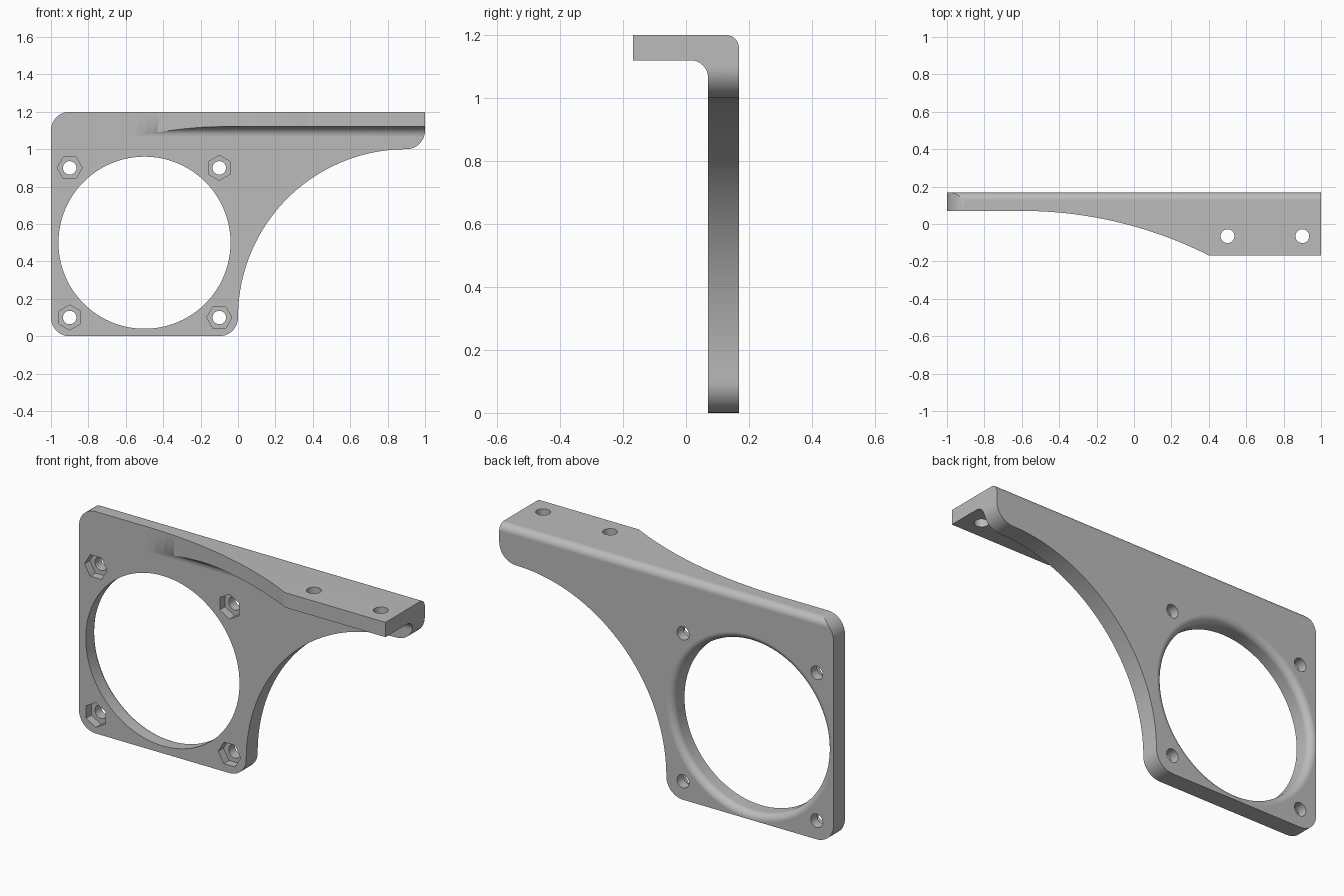
import bpy
import bmesh
from math import sin, cos, pi, radians, sqrt

if "Cube" in bpy.data.objects:
    bpy.data.objects.remove(bpy.data.objects["Cube"], do_unlink=True)

BACK, FRONT, LIP = 0.168, 0.07, -0.168    # depth of plate faces and flange edge
TOP, UNDER = 1.2, 1.12                    # flange faces


def arc(cx, cy, r, start, end, steps=10):
    """Points along an arc, angles in degrees."""
    angles = [radians(start + (end - start) * i / steps) for i in range(steps + 1)]
    return [(cx + r * cos(a), cy + r * sin(a)) for a in angles]


def loft(name, rings):
    """Closed solid through rings of 3D points."""
    bm = bmesh.new()
    loops = [[bm.verts.new(p) for p in ring] for ring in rings]
    n = len(loops[0])
    for a, b in zip(loops, loops[1:]):
        for i in range(n):
            j = (i + 1) % n
            bm.faces.new((a[i], a[j], b[j], b[i]))
    bm.faces.new(loops[0])
    bm.faces.new(loops[-1])
    bmesh.ops.recalc_face_normals(bm, faces=bm.faces)
    mesh = bpy.data.meshes.new(name)
    bm.to_mesh(mesh)
    bm.free()
    obj = bpy.data.objects.new(name, mesh)
    bpy.context.collection.objects.link(obj)
    return obj


def along_x(pts, x):
    return [(x, a, b) for a, b in pts]


def along_y(pts, y):
    return [(a, y, b) for a, b in pts]


def along_z(pts, z):
    return [(a, b, z) for a, b in pts]


def combine(target, cutter, operation):
    """Apply one boolean and discard the cutter."""
    cutter.hide_render = True
    mod = target.modifiers.new("cut", 'BOOLEAN')
    mod.operation = operation
    mod.solver = 'EXACT'
    mod.object = cutter
    bpy.ops.object.select_all(action='DESELECT')
    bpy.context.view_layer.objects.active = target
    target.select_set(True)
    bpy.ops.object.modifier_apply(modifier=mod.name)
    bpy.data.objects.remove(cutter, do_unlink=True)


# Angle section: upright plate and flange, with inner and outer fillets
inner, outer = 0.055, 0.04
section = [(FRONT, -0.1), (BACK, -0.1)]
section += arc(BACK - outer, TOP - outer, outer, 0, 90)
section += [(LIP, TOP), (LIP, UNDER)]
section += arc(FRONT - inner, UNDER - inner, inner, 90, 0)
bracket = loft("fan_bracket", [along_x(section, -1.2), along_x(section, 1.2)])

# Front outline: square with rounded corners and a swept arm
outline = arc(-0.9, 0.1, 0.1, 180, 270)
outline += arc(-0.1, 0.1, 0.1, 270, 360)
outline += arc(0.9, 0.1, 0.9, 180, 90, 40)[1:]
outline += arc(0.9, 1.1, 0.1, -90, 0)[1:]
outline += [(1, TOP)]
outline += arc(-0.9, TOP - 0.1, 0.1, 90, 180)
combine(bracket, loft("front_outline", [along_y(outline, -0.4), along_y(outline, 0.4)]), 'INTERSECT')

# Flange outline: front edge curves out from the plate
start, end = -0.6, 0.4
drop = FRONT - LIP
radius = ((end - start) ** 2 + drop ** 2) / (2 * drop)
edge = [(-1.3, FRONT)]
for i in range(41):
    dx = (end - start) * i / 40
    edge.append((start + dx, FRONT - radius + sqrt(radius ** 2 - dx ** 2)))
edge[-1] = (end, LIP)
edge += [(1.3, LIP), (1.3, 0.4), (-1.3, 0.4)]
combine(bracket, loft("flange_outline", [along_z(edge, -0.3), along_z(edge, 1.5)]), 'INTERSECT')

# Large opening with a rounded rim at the back
hole, rim = 0.46, 0.038
rings = [(hole, 0.0)]
for i in range(9):
    a = radians(90 * i / 8)
    rings.append((hole + rim * (1 - cos(a)), BACK - rim + rim * sin(a)))
rings.append((hole + rim, 0.25))
combine(bracket, loft("opening", [along_y(arc(-0.5, 0.5, r, 0, 360, 96)[:-1], y) for r, y in rings]), 'DIFFERENCE')

# Four bolt holes with hexagonal nut pockets on the front
for x in (-0.9, -0.1):
    for z in (0.1, 0.9):
        turn = 0 if (x < -0.5) == (z > 0.5) else 30
        nut = arc(x, z, 0.067, turn, turn + 360, 6)[:-1]
        bolt = arc(x, z, 0.036, 0, 360, 32)[:-1]
        combine(bracket, loft("nut_pocket", [along_y(nut, 0.0), along_y(nut, FRONT + 0.045)]), 'DIFFERENCE')
        combine(bracket, loft("bolt_hole", [along_y(bolt, 0.0), along_y(bolt, 0.3)]), 'DIFFERENCE')

# Two mounting holes through the flange
for x in (0.5, 0.9):
    ring = arc(x, -0.065, 0.037, 0, 360, 32)[:-1]
    combine(bracket, loft("mount_hole", [along_z(ring, 1.0), along_z(ring, 1.4)]), 'DIFFERENCE')

# Smooth curved faces, keep flat faces flat
bpy.ops.object.shade_smooth_by_angle(angle=radians(30))
weighted = bracket.modifiers.new("weighted_normals", 'WEIGHTED_NORMAL')
weighted.keep_sharp = True

# Colour
grey = bpy.data.materials.new("plain_grey")
grey.use_nodes = True
colour = (0.5, 0.5, 0.5, 1)
grey.diffuse_color = colour
grey.node_tree.nodes["Principled BSDF"].inputs["Base Color"].default_value = colour
bracket.data.materials.clear()
bracket.data.materials.append(grey)
for face in bracket.data.polygons:
    face.material_index = 0
